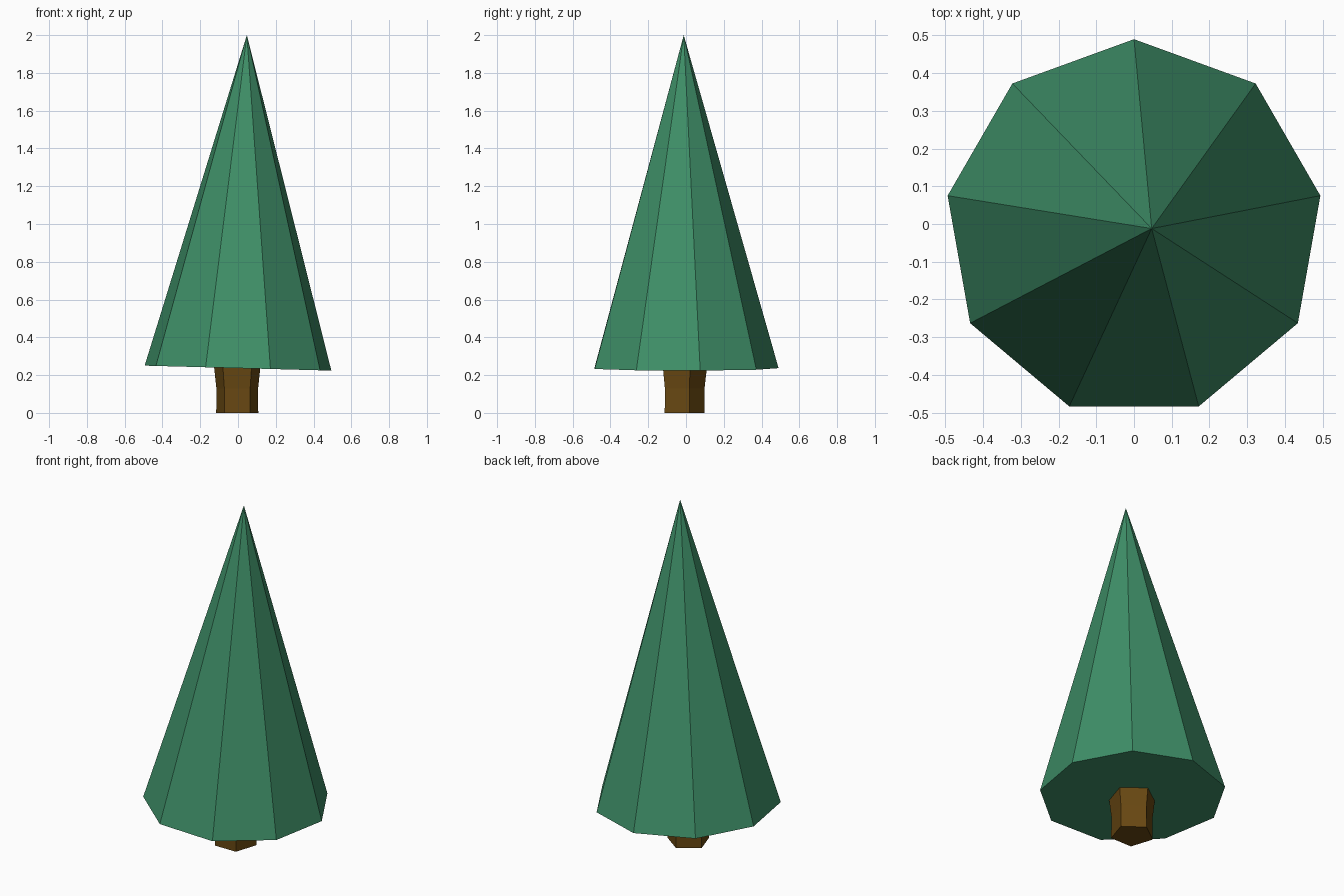
import bpy, bmesh
from math import sin, cos, tau
from mathutils import Matrix

cube = bpy.data.objects.get("Cube")
if cube:
    bpy.data.objects.remove(cube, do_unlink=True)


def make_material(name, rgb):
    mat = bpy.data.materials.new(name)
    mat.use_nodes = True
    color = (*rgb, 1.0)
    mat.diffuse_color = color
    mat.node_tree.nodes["Principled BSDF"].inputs["Base Color"].default_value = color
    return mat


def loft(name, sides, rings, mat, matrix):
    """Closed flat-faced solid from (radius, height) rings; radius 0 gives a tip."""
    bm = bmesh.new()
    loops = []
    for radius, z in rings:
        # One corner of every ring points to the back
        loops.append([bm.verts.new((-radius * sin(tau * i / sides),
                                    radius * cos(tau * i / sides), z))
                      for i in range(sides)])
    for low, high in zip(loops, loops[1:]):
        for i in range(sides):
            j = (i + 1) % sides
            bm.faces.new((low[i], low[j], high[j], high[i]))
    bm.faces.new(loops[0][::-1])
    bm.faces.new(loops[-1])
    bmesh.ops.remove_doubles(bm, verts=bm.verts[:], dist=0.0001)
    bmesh.ops.transform(bm, matrix=matrix, verts=bm.verts[:])
    bmesh.ops.recalc_face_normals(bm, faces=bm.faces[:])
    mesh = bpy.data.meshes.new(name)
    bm.to_mesh(mesh)
    bm.free()
    mesh.materials.append(mat)
    obj = bpy.data.objects.new(name, mesh)
    bpy.context.collection.objects.link(obj)
    return obj


green = make_material("pine green", (0.049, 0.275, 0.138))
brown = make_material("bark brown", (0.138, 0.064, 0.006))

# Five-sided trunk, flaring slightly into the foliage
loft("trunk", 5, [(0.117, 0), (0.116, 0.13), (0.131, 0.26)], brown,
     Matrix.Translation((-0.004, -0.018, 0)))

# Nine-sided foliage cone, leaning a little to its left
lean = Matrix.Translation((0, -0.012, 0.237)) @ Matrix.Rotation(0.0266, 4, "Y")
loft("foliage", 9, [(0.502, 0), (0, 1.7635)], green, lean)
